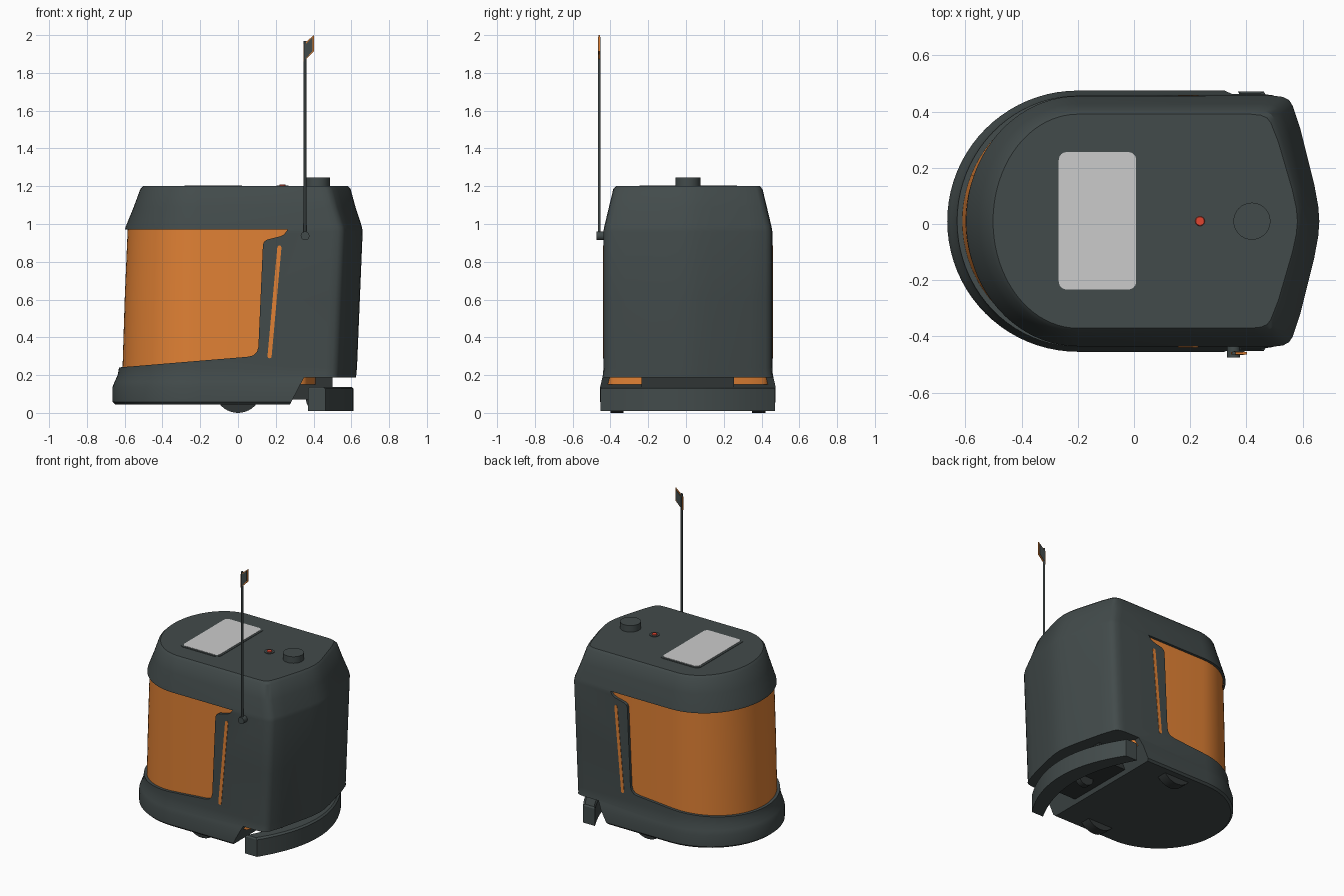
import bpy, bmesh
from math import sin, cos, pi, atan2
from mathutils import Vector, Matrix

if "Cube" in bpy.data.objects:
    bpy.data.objects.remove(bpy.data.objects["Cube"])

YC = 0.01  # centre line of the body


def material(name, rgb):
    m = bpy.data.materials.new(name)
    m.diffuse_color = (*rgb, 1)
    m.use_nodes = True
    m.node_tree.nodes["Principled BSDF"].inputs["Base Color"].default_value = m.diffuse_color
    return m


DARK = material("dark_shell", (0.055, 0.07, 0.07))
BLACK = material("dark_rubber", (0.03, 0.036, 0.036))
ORANGE = material("orange", (0.75, 0.22, 0.035))
SILVER = material("screen_grey", (0.6, 0.6, 0.6))
RED = material("red", (0.75, 0.06, 0.03))


def finish(name, bm, mat):
    bmesh.ops.recalc_face_normals(bm, faces=bm.faces[:])
    me = bpy.data.meshes.new(name)
    bm.to_mesh(me)
    bm.free()
    ob = bpy.data.objects.new(name, me)
    bpy.context.collection.objects.link(ob)
    if mat:
        me.materials.append(mat)
    return ob


def activate(ob):
    bpy.ops.object.select_all(action='DESELECT')
    ob.select_set(True)
    bpy.context.view_layer.objects.active = ob


def smooth(ob, angle=0.55):
    activate(ob)
    bpy.ops.object.shade_smooth_by_angle(angle=angle)


def loft(name, rings, mat):
    """Join equal-length rings of points and cap both ends."""
    bm = bmesh.new()
    vs = [[bm.verts.new(p) for p in r] for r in rings]
    n = len(vs[0])
    for a, b in zip(vs, vs[1:]):
        for i in range(n):
            bm.faces.new((a[i], a[(i + 1) % n], b[(i + 1) % n], b[i]))
    bm.faces.new(vs[0])
    bm.faces.new(vs[-1])
    return finish(name, bm, mat)


def prism(name, pts, lo, hi, mat, axis='y'):
    """Extrude a flat outline: (x,z) along y, or (x,y) along z."""
    place = (lambda a, b, c: (a, c, b)) if axis == 'y' else (lambda a, b, c: (a, b, c))
    return loft(name, [[place(a, b, c) for a, b in pts] for c in (lo, hi)], mat)


def cylinder(name, centre, r, depth, mat, axis='z', segs=32, r2=None):
    bm = bmesh.new()
    rot = Matrix.Rotation(pi / 2, 4, 'X') if axis == 'y' else Matrix()
    bmesh.ops.create_cone(bm, cap_ends=True, segments=segs, radius1=r,
                          radius2=r if r2 is None else r2, depth=depth,
                          matrix=Matrix.Translation(centre) @ rot)
    ob = finish(name, bm, mat)
    smooth(ob)
    return ob


def outline(z, xl, xr, hw):
    """Plan section: round nose on the left, blunt point on the right."""
    xc = -0.2
    rear = [(0, 0), (.004, .12), (.018, .29), (.068, .74), (.095, .92),
            (.108, .965), (.13, .99), (.165, 1)]
    half = [(xr - dx, hw * f) for dx, f in rear]
    half += [(xc + (xl - xc) * sin(t * pi / 40), hw * cos(t * pi / 40)) for t in range(21)]
    pts = half + [(x, -y) for x, y in half[-2:0:-1]]
    return [(x, YC + y, z) for x, y in pts]


def rounded_rect(x0, x1, y0, y1, r, k=6):
    pts = []
    for i, (cx, cy) in enumerate([(x1 - r, y1 - r), (x0 + r, y1 - r), (x0 + r, y0 + r), (x1 - r, y0 + r)]):
        pts += [(cx + r * cos((i + j / k) * pi / 2), cy + r * sin((i + j / k) * pi / 2)) for j in range(k + 1)]
    return pts


# Main shell: one lofted hull
shell = loft("body_shell", [outline(*r) for r in (
    (.045, -.650, .590, .452), (.058, -.665, .605, .465), (.135, -.665, .620, .465),
    (.165, -.653, .624, .458), (.200, -.637, .626, .450), (.240, -.630, .630, .447),
    (.600, -.615, .645, .447), (.960, -.600, .660, .447), (.985, -.595, .656, .443),
    (1.09, -.552, .622, .418), (1.185, -.517, .596, .395), (1.2, -.502, .582, .381))], DARK)

# Cut the wrap-round window and the notch under the rear
window = [(-1, .21), (.05, .297), (.082, .304), (.1, .322), (.108, .35), (.132, .89),
          (.138, .906), (.155, .918), (.225, .935), (.245, .945), (.262, .97), (-1, .97)]
notch = [(.25, 0), (.275, .045), (.35, .188), (1, .188), (1, 0)]
for name, pts in (("window_cutter", window), ("notch_cutter", notch)):
    cutter = prism(name, pts, -1, 1, None)
    cutter.hide_render = True
    activate(shell)
    mod = shell.modifiers.new(name, 'BOOLEAN')
    mod.operation, mod.solver, mod.object = 'DIFFERENCE', 'EXACT', cutter
    bpy.ops.object.modifier_apply(modifier=mod.name)
    bpy.data.objects.remove(cutter)
smooth(shell)

# Orange inner body showing through the window
smooth(loft("orange_panel", [outline(*r) for r in (
    (.15, -.614, .46, .428), (.6, -.6, .46, .428), (1.0, -.583, .46, .428))], ORANGE))

# Orange stripes: one capsule bar through both sides
a, b, r = Vector((.167, .300)), Vector((.219, .875)), .011
ang = atan2(b.y - a.y, b.x - a.x)
capsule = []
for c, start in ((b, ang - pi / 2), (a, ang + pi / 2)):
    capsule += [(c.x + r * cos(start + pi * i / 8), c.y + r * sin(start + pi * i / 8)) for i in range(9)]
prism("side_stripes", capsule, YC - .4495, YC + .4495, ORANGE)

# Top controls
prism("screen_frame", rounded_rect(-.283, .022, -.247, .270, .035), 1.19, 1.203, DARK, 'z')
prism("screen", rounded_rect(-.268, .008, -.233, .256, .028), 1.19, 1.205, SILVER, 'z')
cylinder("top_knob", (.42, YC, 1.215), .066, .06, DARK)
cylinder("button_collar", (.235, YC, 1.2), .032, .008, DARK)
cylinder("red_button", (.235, YC, 1.203), .02, .012, RED, r2=.015)

# Curved rear bumper and its mount
ts = [i / 12 for i in range(-12, 13)]
bumper = [(.612 - .15 * t * t, YC + .462 * t) for t in ts]
bumper += [(.50 - .13 * t * t, YC + .462 * t) for t in reversed(ts)]
inner = [(x + (.012 if i >= 25 else -.012), YC + (y - YC) * .985) for i, (x, y) in enumerate(bumper)]
smooth(loft("rear_bumper", [[(x, y, z) for x, y in p] for p, z in (
    (bumper, .01), (bumper, .128), (inner, .138))], DARK))
prism("bumper_mount", [(.27, .07), (.50, .07), (.50, .195), (.27, .195)], -.235, .255, BLACK)

# Wheels
for side in (-1, 1):
    cylinder("wheel_" + ("front" if side < 0 else "back"), (0, YC + side * .375, .125),
             .125, .07, BLACK, 'y', 40)
cylinder("rear_caster", (.42, YC, .07), .06, .04, BLACK, 'y', 24)

# Antenna with flag
cylinder("antenna_base", (.355, -.453, .937), .023, .044, DARK, 'y', 24)
cylinder("antenna_rod", (.355, -.46, 1.455), .007, 1.03, DARK, segs=12)
flag = [(.346, 1.858), (.402, 1.913), (.402, 2.0), (.346, 1.952)]
fx, fz = .374, 1.93
prism("flag_border", flag, -.464, -.456, ORANGE)
prism("flag_panel", [(fx + (x - fx) * .72, fz + (z - fz) * .84) for x, z in flag], -.467, -.453, DARK)
